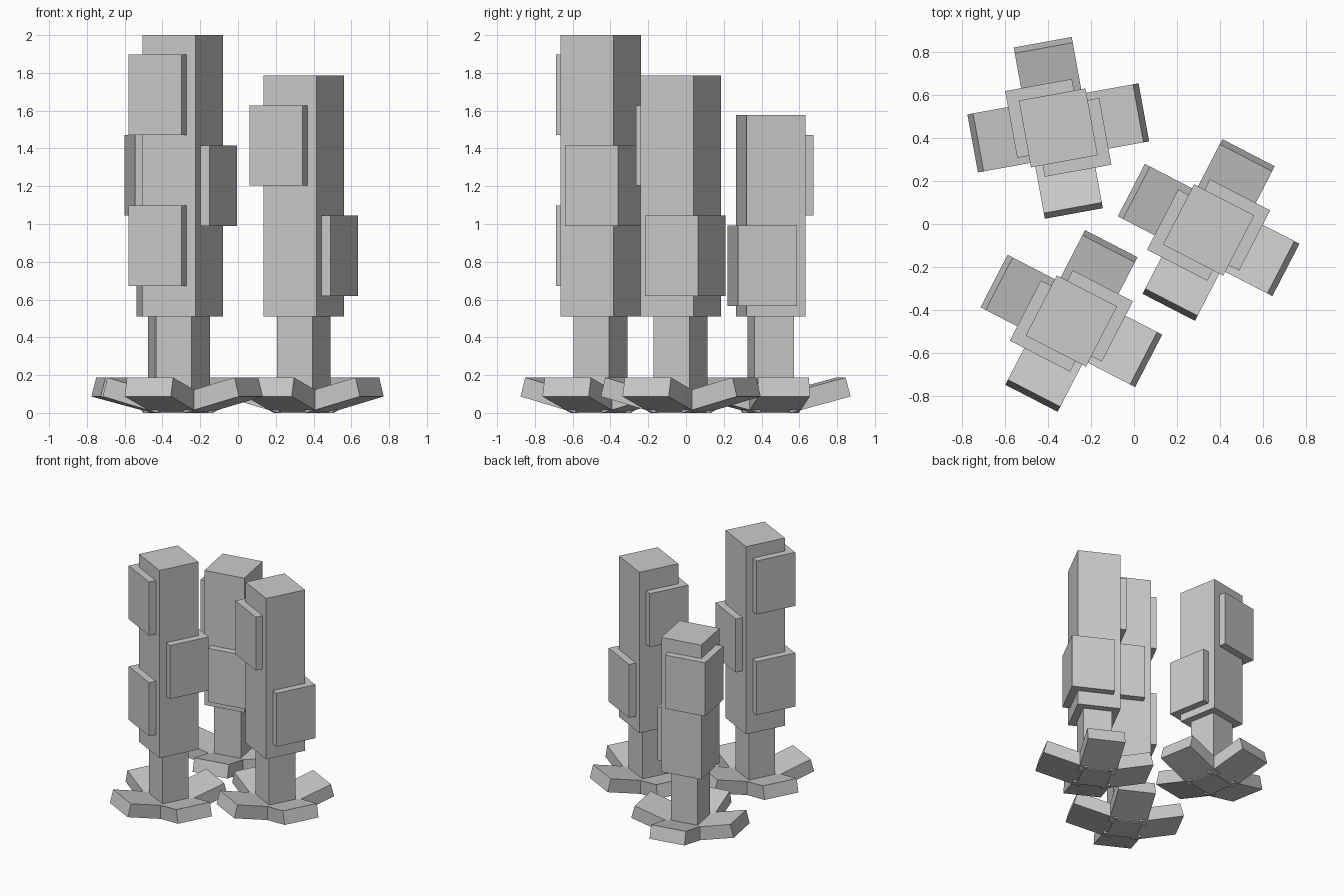
import bpy
from math import radians, sin, cos, pi
from mathutils import Matrix

if "Cube" in bpy.data.objects:
    bpy.data.objects.remove(bpy.data.objects["Cube"])

TILT = radians(15)
H = 0.158       # half width of the crown
SHIFT = 0.055   # diagonal offset of the leaf blocks
BLOCK = 0.425   # leaf block height


def box(name, lo, hi, matrix):
    """Box between two corners, with a placement matrix baked into the object."""
    bpy.ops.mesh.primitive_cube_add(size=1)
    ob = bpy.context.object
    ob.name = ob.data.name = name
    size = [b - a for a, b in zip(lo, hi)]
    mid = [(a + b) / 2 for a, b in zip(lo, hi)]
    ob.data.transform(Matrix.Translation(mid) @ Matrix.Diagonal((*size, 1)))
    ob.matrix_world = matrix
    return ob


def tree(name, x, y, angle, top, blocks):
    place = Matrix.Translation((x, y, 0)) @ Matrix.Rotation(radians(angle), 4, 'Z')
    box(name + "_trunk", (-0.106, -0.106, 0), (0.106, 0.106, 0.52), place)
    box(name + "_crown", (-H, -H, 0.51), (H, H, top), place)
    # leaf blocks pushed out over opposite corners
    for i, (side, z) in enumerate(blocks):
        s = side * SHIFT
        box(f"{name}_leaf_block_{i + 1}", (s - H, s - H, z), (s + H, s + H, z + BLOCK), place)
    # four root slabs rising outwards
    for i in range(4):
        m = (place @ Matrix.Rotation(i * pi / 2, 4, 'Z')
             @ Matrix.Translation((0.081, 0, 0)) @ Matrix.Rotation(-TILT, 4, 'Y'))
        box(f"{name}_root_{i + 1}", (0, -0.1375, 0), (0.336, 0.1375, 0.104), m)


tree("tall_tree", -0.292, -0.452, -27.3, 2.0, [(-1, 1.472), (1, 0.99), (-1, 0.673)])
tree("middle_tree", 0.348, -0.028, -27.3, 1.787, [(-1, 1.203), (1, 0.62)])
tree("short_tree", -0.353, 0.448, -79.7, 1.577, [(-1, 1.045), (1, 0.567)])
